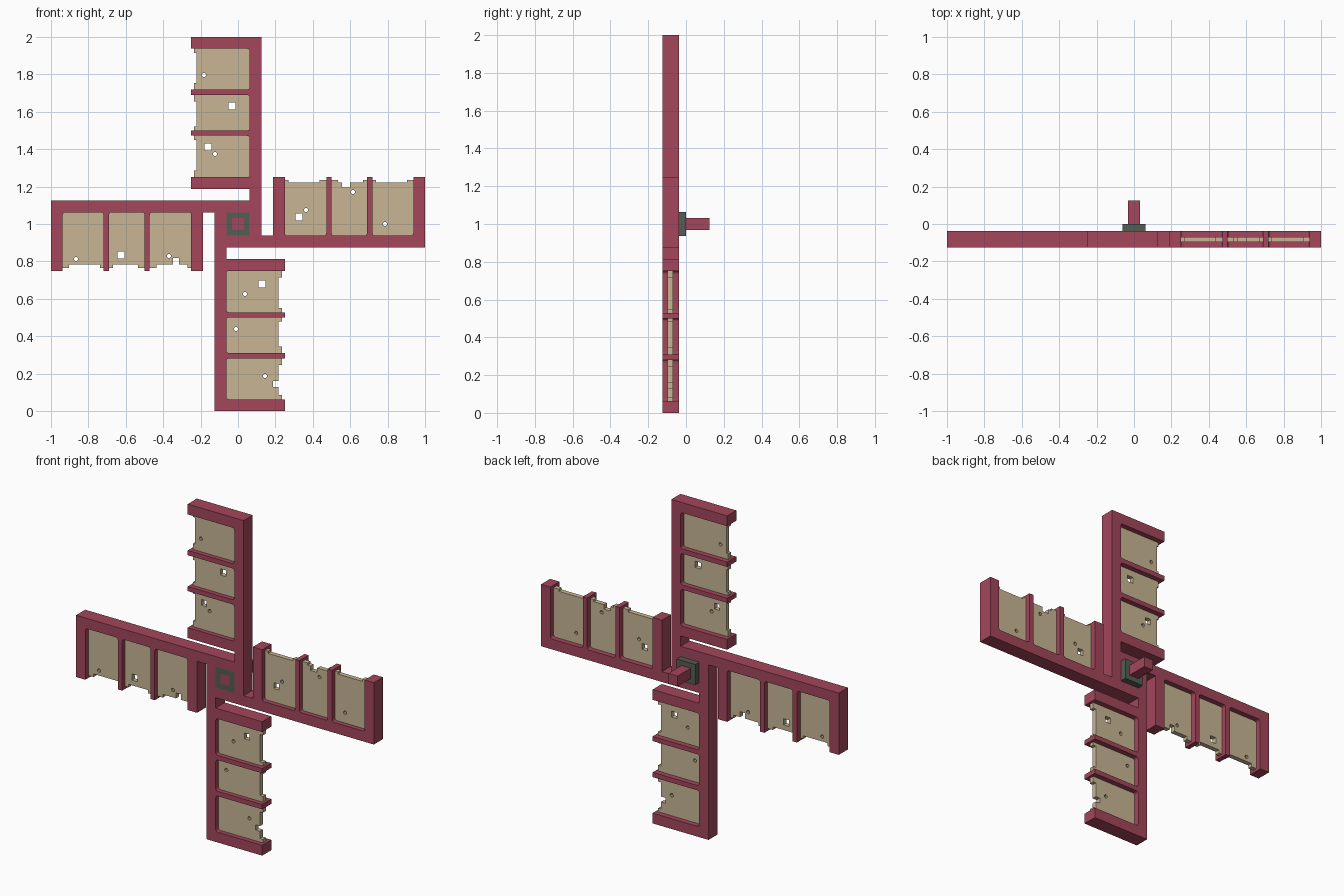
import bpy, bmesh, math
from mathutils import Matrix

if "Cube" in bpy.data.objects:
    bpy.data.objects.remove(bpy.data.objects["Cube"])


def material(name, rgb):
    m = bpy.data.materials.new(name)
    m.diffuse_color = (*rgb, 1)
    m.use_nodes = True
    m.node_tree.nodes["Principled BSDF"].inputs["Base Color"].default_value = m.diffuse_color
    return m


RED = material("red painted wood", (0.37, 0.062, 0.105))
CLOTH = material("tan cloth", (0.58, 0.47, 0.30))
IRON = material("dark iron", (0.09, 0.11, 0.09))


def plate(name, loops, y0, y1, mat):
    """Flat plate from outlines in (x, z - 1); inner loops become holes."""
    cu = bpy.data.curves.new(name, 'CURVE')
    cu.dimensions, cu.fill_mode = '2D', 'BOTH'
    cu.extrude = (y1 - y0) / 2
    for pts in loops:
        sp = cu.splines.new('POLY')
        sp.points.add(len(pts) - 1)
        for p, (x, z) in zip(sp.points, pts):
            p.co = (x, z, 0, 1)
        sp.use_cyclic_u = True
    tmp = bpy.data.objects.new(name + "_outline", cu)
    bpy.context.scene.collection.objects.link(tmp)
    bpy.context.view_layer.update()
    me = bpy.data.meshes.new_from_object(tmp)
    bpy.data.objects.remove(tmp)
    me.transform(Matrix.Translation((0, (y0 + y1) / 2, 1)) @ Matrix.Rotation(math.pi / 2, 4, 'X'))
    bm = bmesh.new()
    bm.from_mesh(me)
    bmesh.ops.remove_doubles(bm, verts=bm.verts, dist=1e-5)
    bmesh.ops.recalc_face_normals(bm, faces=bm.faces)
    for f in bm.faces:
        f.smooth = False
    bm.to_mesh(me)
    bm.free()
    me.materials.clear()
    me.materials.append(mat)
    ob = bpy.data.objects.new(name, me)
    bpy.context.scene.collection.objects.link(ob)


def turn(pts, k):
    """Rotate arm coordinates by k quarter turns (0 = right, 1 = up)."""
    for _ in range(k):
        pts = [(-v, u) for u, v in pts]
    return pts


def square(u, v, h):
    return [(u - h, v - h), (u + h, v - h), (u + h, v + h), (u - h, v + h)]


def circle(u, v, r=0.011, n=8):
    return [(u + r * math.cos(2 * math.pi * (i + .5) / n),
             v + r * math.sin(2 * math.pi * (i + .5) / n)) for i in range(n)]


PANELS = [(0.25, 0.472), (0.5, 0.69), (0.719, 0.9375)]
SPAR, TIP, R = -0.0625, 0.25, 0.014

# One arm of the comb-shaped frame: spar with four cross bars
arm = [(SPAR, -0.125), (1, -0.125), (1, TIP)]
for a, b in reversed(PANELS):
    arm.append((b, TIP))
    for cx, start in ((b - R, 0), (a + R, -90)):      # rounded inner corners
        for i in range(4):
            t = math.radians(start - i * 30)
            arm.append((cx + R * math.cos(t), SPAR + R + R * math.sin(t)))
    arm.append((a, TIP))
arm += [(0.1875, TIP), (0.1875, SPAR)]

outline = [p for k in range(4) for p in turn(arm, k)]
plate("sail_frame", [outline, square(0, 0, 0.0625)], -0.125, -0.0375, RED)

# Hub collar and axle
plate("hub_collar", [square(0, 0, 0.0625), square(0, 0, 0.03125)], -0.125, 0, IRON)
plate("axle", [square(0, 0, 0.03125)], -0.125, 0.125, RED)

# Holes and torn notches of each arm, in arm coordinates
HOLES = [
    [square(.326, .037, .018), circle(.364, .075), circle(.615, .171), circle(.786, 0)],
    [circle(.797, .182), square(.631, .032, .019), square(.412, .16, .018), circle(.374, .123)],
    [circle(.866, .187), square(.626, .166, .019), circle(.369, .171)],
    [square(.321, .128, .018), circle(.374, .037), circle(.561, -.011), circle(.813, .144)],
]
NOTCH = {0: (.556, .6, .195), 2: (.315, .348, .183), 3: (.84, .872, .187)}

for k, side in enumerate(("right", "upper", "left", "lower")):
    for i, (a, b) in enumerate(PANELS):
        base = 0.222 if k < 2 else 0.216
        ta, tb = (0.035, 0.022) if (i + k) % 2 else (0.02, 0.035)
        pts = [(a, SPAR), (b, SPAR), (b, .235), (b - tb, .235), (b - tb, base)]
        if k in NOTCH and a < NOTCH[k][0] < b:
            n0, n1, depth = NOTCH[k]
            pts += [(n1, base), (n1, depth), (n0, depth), (n0, base)]
        pts += [(a + ta, base), (a + ta, .235), (a, .235)]
        loops = [pts] + [h for h in HOLES[k] if a < h[0][0] < b]
        plate(f"{side}_cloth_{i + 1}", [turn(lp, k) for lp in loops], -0.097, -0.069, CLOTH)
